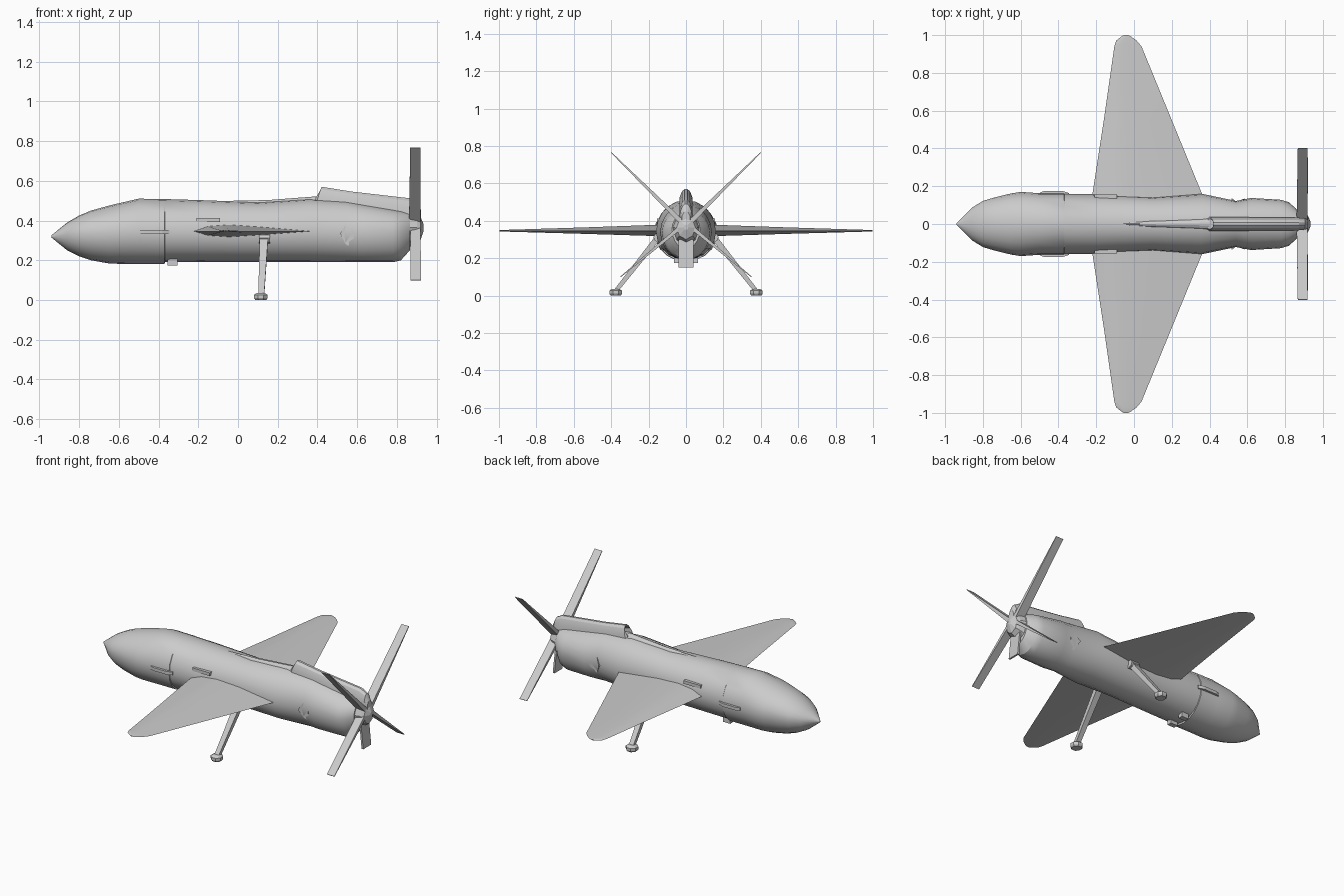
import bpy, bmesh
from math import cos, sin, pi
from mathutils import Vector


def loft(name, rings, angle=0.5, mirror=False):
    """Skin a list of equal-length point rings and cap both ends."""
    bm = bmesh.new()
    vr = [[bm.verts.new(p) for p in r] for r in rings]
    n = len(rings[0])
    for a, b in zip(vr, vr[1:]):
        for i in range(n):
            j = (i + 1) % n
            bm.faces.new((a[i], a[j], b[j], b[i]))
    bm.faces.new(vr[0])
    bm.faces.new(vr[-1])
    bmesh.ops.remove_doubles(bm, verts=bm.verts, dist=1e-5)
    bmesh.ops.recalc_face_normals(bm, faces=bm.faces)
    me = bpy.data.meshes.new(name)
    bm.to_mesh(me)
    bm.free()
    ob = bpy.data.objects.new(name, me)
    bpy.context.collection.objects.link(ob)
    if mirror:
        ob.modifiers.new("mirror", 'MIRROR').use_axis = (False, True, False)
    if angle:
        bpy.ops.object.select_all(action='DESELECT')
        ob.select_set(True)
        bpy.context.view_layer.objects.active = ob
        bpy.ops.object.shade_smooth_by_angle(angle=angle)
    return ob


def oval(x, bottom, mid, top, w, n=20):
    pts = []
    for i in range(n):
        a = 2 * pi * i / n
        s = sin(a)
        pts.append((x, w * cos(a), mid + s * ((top - mid) if s > 0 else (mid - bottom))))
    return pts


def strut(name, p, q, sx0, t0, sx1, t1, mirror=True):
    """Four-sided bar in a y-z plane: chord along x, thickness across."""
    p, q = Vector(p), Vector(q)
    d = (q - p).normalized()
    side = Vector((0, -d.z, d.y)).normalized()
    rings = []
    for c, sx, t in ((p, sx0, t0), (q, sx1, t1)):
        rings.append([c + Vector((a * sx, 0, 0)) + side * b * t
                      for a, b in ((-1, -1), (1, -1), (1, 1), (-1, 1))])
    return loft(name, rings, 0, mirror)


def box(name, x, y, z, mirror=True):
    return loft(name, [[(x[i], y[0], z[0]), (x[i], y[1], z[0]), (x[i], y[1], z[1]), (x[i], y[0], z[1])]
                       for i in (0, 1)], 0, mirror)


# Fuselage: x, bottom, widest height, top, half width
body = [(-0.94, 0.315, 0.32, 0.325, 0.004), (-0.86, 0.25, 0.33, 0.39, 0.085),
        (-0.80, 0.22, 0.335, 0.425, 0.122), (-0.74, 0.20, 0.338, 0.45, 0.14),
        (-0.65, 0.184, 0.34, 0.475, 0.162), (-0.60, 0.182, 0.34, 0.487, 0.17),
        (-0.50, 0.18, 0.34, 0.51, 0.163), (-0.37, 0.18, 0.34, 0.508, 0.163),
        (-0.368, 0.19, 0.34, 0.508, 0.16), (-0.20, 0.192, 0.34, 0.503, 0.158),
        (0.10, 0.192, 0.34, 0.492, 0.143), (0.36, 0.192, 0.34, 0.51, 0.16),
        (0.54, 0.19, 0.34, 0.50, 0.122), (0.62, 0.19, 0.34, 0.485, 0.138),
        (0.78, 0.19, 0.34, 0.457, 0.128), (0.82, 0.20, 0.345, 0.45, 0.115),
        (0.865, 0.25, 0.355, 0.44, 0.075)]
loft("fuselage", [oval(*b) for b in body])

# Tail hub
loft("tail_hub", [oval(x, b, 0.365, t, w, 8) for x, b, t, w in
                  ((0.85, 0.26, 0.44, 0.075), (0.90, 0.29, 0.43, 0.06),
                   (0.918, 0.30, 0.42, 0.05), (0.935, 0.35, 0.38, 0.012))], 0)

# Wings: y, leading x, trailing x, thickness above, thickness below
wing = [(0.06, -0.235, 0.40, 0.036, 0.032), (0.16, -0.22, 0.36, 0.032, 0.028),
        (0.55, -0.16, 0.20, 0.018, 0.016), (0.94, -0.104, 0.04, 0.006, 0.005),
        (0.97, -0.095, 0.015, 0.005, 0.004), (0.99, -0.07, -0.012, 0.004, 0.003),
        (1.0, -0.055, -0.03, 0.002, 0.002)]
rings = []
for y, l, t, up, dn in wing:
    c = t - l
    rings.append([(l + c * f, y, 0.346 + h) for f, h in
                  ((0, 0), (0.12, up * .75), (0.3, up), (0.6, up * .6), (1, 0),
                   (0.6, -dn * .6), (0.3, -dn), (0.12, -dn * .75))])
loft("wing", rings, 0.5, True)


# Dorsal air intake with an open mouth
def arch(x, lean, w, base, top):
    h = top - base
    prof = ((-1, 0), (-1, 0.55), (-0.6, 0.88), (-0.2, 1), (0.2, 1), (0.6, 0.88), (1, 0.55), (1, 0))
    return [(x + lean * k, w * y, base + h * k) for y, k in prof]


loft("dorsal_intake", [arch(0.50, 0.0, 0.024, 0.505, 0.54), arch(0.392, 0.028, 0.026, 0.517, 0.56),
                       arch(0.385, 0.035, 0.036, 0.46, 0.57), arch(0.57, 0, 0.036, 0.45, 0.546),
                       arch(0.865, 0, 0.034, 0.40, 0.512), arch(0.905, 0, 0.03, 0.40, 0.49),
                       arch(0.922, 0, 0.022, 0.39, 0.45)], 0.4)
# Spine ramp leading to the intake
loft("spine_ramp", [arch(-0.10, 0, 0.006, 0.47, 0.498), arch(0.15, 0, 0.022, 0.46, 0.503),
                    arch(0.40, 0, 0.036, 0.46, 0.522)], 0.4)

# X-shaped tail blades and the flat lower plate
strut("upper_tail_blade", (0.89, 0.03, 0.40), (0.893, 0.40, 0.765), 0.029, 0.013, 0.026, 0.002)
strut("lower_tail_blade", (0.893, 0.03, 0.365), (0.895, 0.35, 0.10), 0.026, 0.011, 0.026, 0.002)
loft("lower_tail_plate", [[(x - 0.006, -0.04, z), (x + 0.006, -0.04, z),
                           (x + 0.006, 0.04, z), (x - 0.006, 0.04, z)]
                          for x, z in ((0.90, 0.15), (0.885, 0.30))], 0)

# Landing legs, upper braces and feet
strut("landing_leg", (0.133, 0.11, 0.36), (0.117, 0.375, 0.025), 0.022, 0.017, 0.015, 0.011)
loft("leg_collar", [oval(0.105, 0.285, 0.312, 0.335, 0.03, 8), oval(0.162, 0.285, 0.312, 0.335, 0.03, 8)],
     0, True).location.y = 0
for ob in [bpy.data.objects["leg_collar"]]:
    for v in ob.data.vertices:
        v.co.y += 0.145
loft("foot", [[(0.115 + r * cos(a * pi / 4 + pi / 8), 0.376 + r * sin(a * pi / 4 + pi / 8), z)
               for a in range(8)] for z, r in ((0, 0.03), (0.01, 0.037), (0.026, 0.037), (0.036, 0.02))],
     0, True)

# Rear side scoops
crescent = ((0.515, 0.335), (0.555, 0.40), (0.577, 0.418), (0.586, 0.33), (0.577, 0.25), (0.54, 0.285))
loft("side_scoop", [[(x, y - abs(z - 0.335) * k, z) for x, z in crescent]
                    for y, k in ((0.09, 0.3), (0.138, 0.45))], 0, True)

# Small side fairings, shoulder probes and belly knobs
loft("nose_side_fairing", [[(x, w, 0.332), (x, 0.14, 0.332), (x, 0.14, 0.352), (x, w, 0.352)]
                           for x, w in ((-0.495, 0.168), (-0.47, 0.176), (-0.38, 0.176), (-0.345, 0.164))],
     0, True)
box("shoulder_probe", (-0.21, -0.09), (0.12, 0.155), (0.392, 0.412))
box("belly_knob", (-0.355, -0.305), (0.035, 0.065), (0.174, 0.22))
